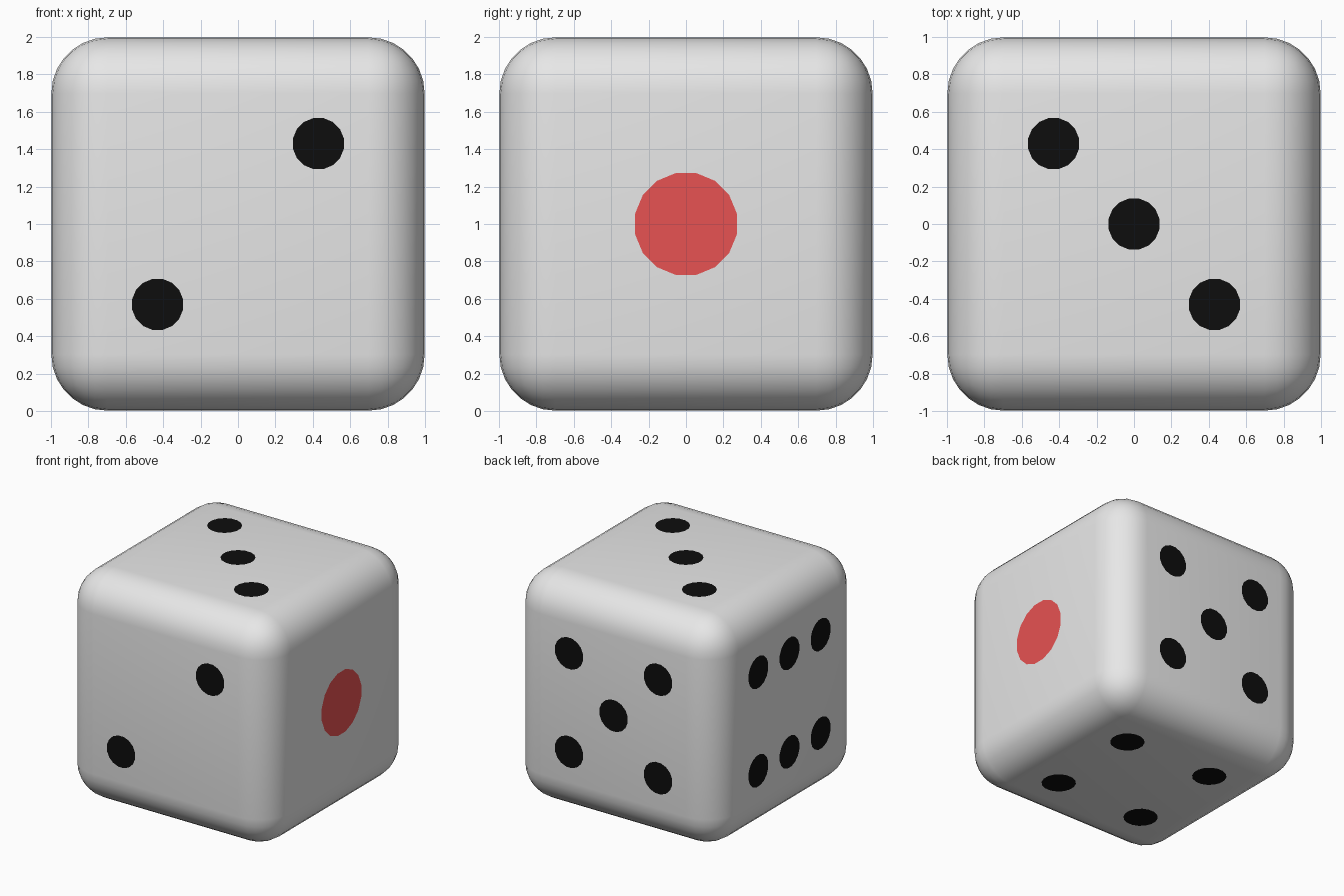
import bpy, bmesh, math
from mathutils import Matrix, Vector

if "Cube" in bpy.data.objects:
    bpy.data.objects.remove(bpy.data.objects["Cube"])

HALF, LIFT, P = 0.998, 0.002, 0.43


def material(name, rgb):
    m = bpy.data.materials.new(name)
    m.diffuse_color = (*rgb, 1)
    m.use_nodes = True
    m.node_tree.nodes["Principled BSDF"].inputs["Base Color"].default_value = m.diffuse_color
    return m


white = material("white", (0.8, 0.8, 0.8))
black = material("black", (0.004, 0.004, 0.004))
red = material("red", (0.8, 0.085, 0.085))


def add_object(name, bm, mat):
    me = bpy.data.meshes.new(name)
    bm.to_mesh(me)
    bm.free()
    me.materials.append(mat)
    ob = bpy.data.objects.new(name, me)
    bpy.context.collection.objects.link(ob)
    return ob


# Rounded body
bm = bmesh.new()
bmesh.ops.create_cube(bm, size=2 * HALF, matrix=Matrix.Translation((0, 0, 1)))
bmesh.ops.bevel(bm, geom=bm.edges[:], offset=0.3, segments=7, profile=0.5,
                affect='EDGES', clamp_overlap=True)
for f in bm.faces:
    f.smooth = True
add_object("die_body", bm, white)

# Pips: (name, outward normal, in-plane u axis, spots, radius, material)
corners = [(u, v) for u in (-P, P) for v in (-P, P)]
sides = [
    ("one_spot", (1, 0, 0), (0, 1, 0), [(0, 0)], 0.278, red),
    ("two_spots", (0, -1, 0), (1, 0, 0), [(-P, -P), (P, P)], 0.139, black),
    ("three_spots", (0, 0, 1), (1, 0, 0), [(-P, P), (0, 0), (P, -P)], 0.139, black),
    ("four_spots", (0, 0, -1), (1, 0, 0), corners, 0.139, black),
    ("five_spots", (0, 1, 0), (-1, 0, 0), corners + [(0, 0)], 0.139, black),
    ("six_spots", (-1, 0, 0), (0, -1, 0), corners + [(-0, -P), (0, P)], 0.139, black),
]
for name, n, u, spots, radius, mat in sides:
    n, u = Vector(n), Vector(u)
    v = n.cross(u)
    frame = Matrix((u, v, n)).transposed().to_4x4()
    bm = bmesh.new()
    for a, b in spots:
        place = (Matrix.Translation((0, 0, 1)) @ frame
                 @ Matrix.Translation((a, b, HALF + LIFT))
                 @ Matrix.Rotation(math.pi / 16, 4, 'Z'))
        bmesh.ops.create_circle(bm, cap_ends=True, segments=16,
                                radius=radius, matrix=place)
    for f in bm.faces:
        f.normal_update()
        if f.normal.dot(n) < 0:
            f.normal_flip()
    add_object(name, bm, mat)
